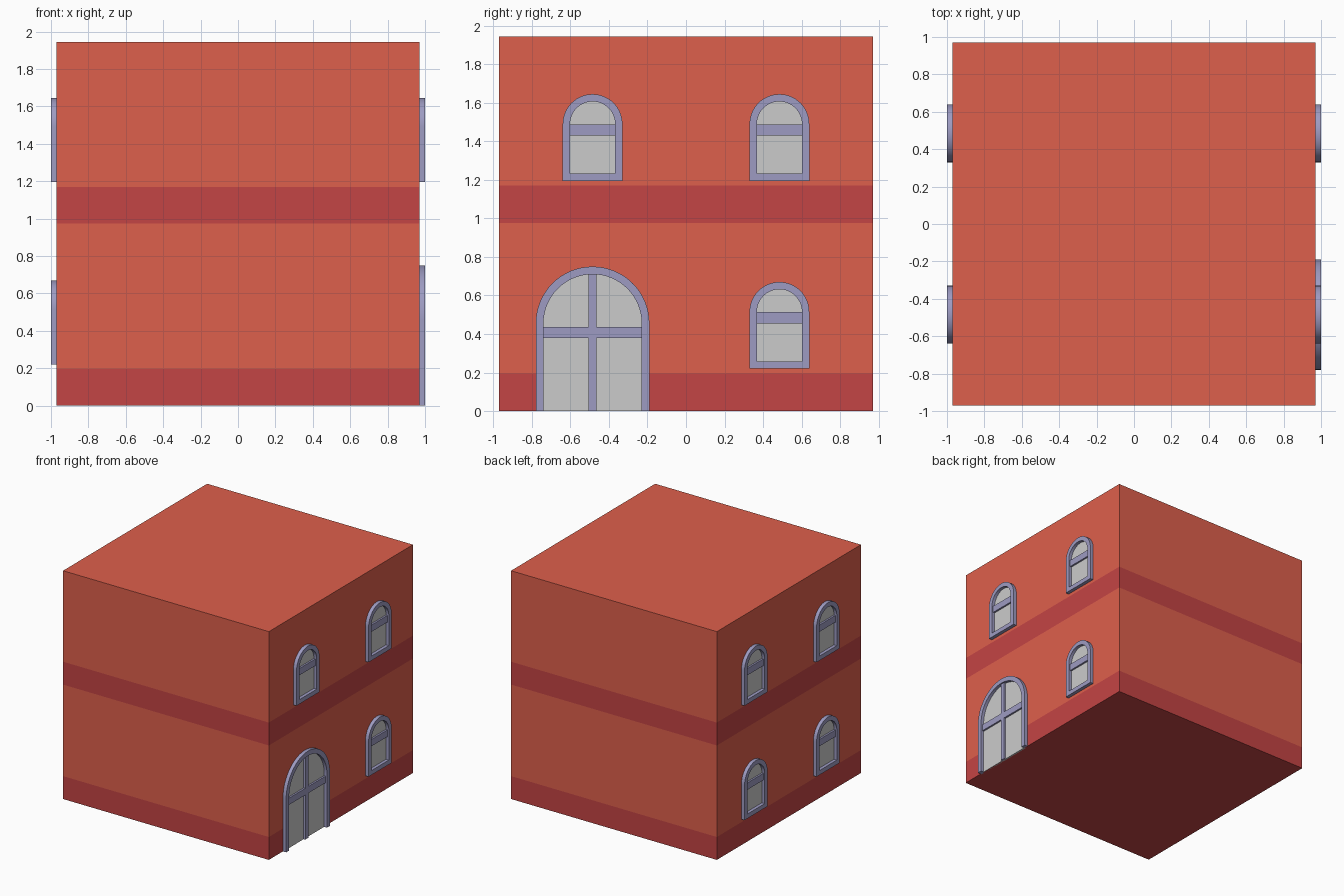
import bpy, bmesh
from math import pi, cos, sin

if "Cube" in bpy.data.objects:
    bpy.data.objects.remove(bpy.data.objects["Cube"])

W, H = 0.97, 1.945          # half width and height of the house
SEG = 32                    # arch segments


def material(name, rgb):
    m = bpy.data.materials.new(name)
    m.diffuse_color = (*rgb, 1)
    m.use_nodes = True
    m.node_tree.nodes["Principled BSDF"].inputs["Base Color"].default_value = m.diffuse_color
    return m


WALL = material("wall_red", (0.73, 0.115, 0.072))
BAND = material("band_red", (0.55, 0.058, 0.058))
TRIM = material("trim_lilac", (0.34, 0.33, 0.54))


def finish(bm, name, mats=()):
    bmesh.ops.recalc_face_normals(bm, faces=bm.faces)
    me = bpy.data.meshes.new(name)
    bm.to_mesh(me)
    bm.free()
    for m in mats:
        me.materials.append(m)
    return me


def place(name, me, loc=(0, 0, 0), turn=0.0, smooth=False):
    ob = bpy.data.objects.new(name, me)
    bpy.context.collection.objects.link(ob)
    ob.location = loc
    ob.rotation_euler.z = turn
    if smooth:
        bpy.ops.object.select_all(action='DESELECT')
        ob.select_set(True)
        bpy.context.view_layer.objects.active = ob
        bpy.ops.object.shade_smooth_by_angle(angle=pi / 6)


def arch(r, bottom, spring):
    """Outline points (y, z) from bottom right, over the arch, to bottom left."""
    pts = [(r * cos(pi * i / SEG), spring + r * sin(pi * i / SEG)) for i in range(SEG + 1)]
    return [(r, bottom)] + pts + [(-r, bottom)]


def thicken(bm, x0, x1):
    """Extrude the flat faces at x0 out to x1."""
    ret = bmesh.ops.extrude_face_region(bm, geom=bm.faces[:], use_keep_orig=True)
    for v in ret["geom"]:
        if isinstance(v, bmesh.types.BMVert):
            v.co.x = x1


def frame(name, r_out, r_in, sill, spring):
    """Arched surround; closed by a sill, or open to the ground when sill is 0."""
    bm = bmesh.new()
    a = [bm.verts.new((-0.01, y, z)) for y, z in arch(r_out, 0, spring)]
    b = [bm.verts.new((-0.01, y, z)) for y, z in arch(r_in, sill, spring)]
    n = len(a)
    for i in range(n if sill else n - 1):
        j = (i + 1) % n
        bm.faces.new((a[i], a[j], b[j], b[i]))
    thicken(bm, -0.01, 0.03)
    return finish(bm, name, [TRIM])


def pane(name, r, bottom, spring):
    bm = bmesh.new()
    bm.faces.new([bm.verts.new((-0.01, y, z)) for y, z in arch(r, bottom, spring)])
    thicken(bm, -0.01, 0.003)
    return finish(bm, name)


def bars(name, boxes):
    bm = bmesh.new()
    for y0, y1, z0, z1 in boxes:
        bm.faces.new([bm.verts.new((-0.01, y, z)) for y, z in
                      ((y0, z0), (y1, z0), (y1, z1), (y0, z1))])
    thicken(bm, -0.01, 0.018)
    return finish(bm, name, [TRIM])


# House block, cut into storeys and coloured bands
bm = bmesh.new()
bmesh.ops.create_cube(bm, size=1)
for v in bm.verts:
    v.co = (v.co.x * 2 * W, v.co.y * 2 * W, (v.co.z + 0.5) * H)
for z in (0.195, 0.975, 1.17):
    bmesh.ops.bisect_plane(bm, geom=bm.verts[:] + bm.edges[:] + bm.faces[:],
                           plane_co=(0, 0, z), plane_no=(0, 0, 1))
for f in bm.faces:
    z = f.calc_center_median().z
    f.material_index = int(z < 0.195 or 0.975 < z < 1.17)
place("house_walls", finish(bm, "house_walls", [WALL, BAND]))

# Windows: three on the right, four on the left
win = {"frame": frame("window_frame", 0.155, 0.117, 0.038, 0.295),
       "glass": pane("window_glass", 0.12, 0.03, 0.295),
       "crossbar": bars("window_crossbar", [(-0.119, 0.119, 0.235, 0.293)])}
for side, s, turn in (("right", 1, 0), ("left", -1, pi)):
    for floor, z in (("lower", 0.22), ("upper", 1.195)):
        for end, y in (("front", -0.485), ("back", 0.485)):
            if (side, floor, end) == ("right", "lower", "front"):
                continue    # the door goes here
            for part, me in win.items():
                place(f"{side}_{floor}_{end}_window_{part}", me,
                      (s * W, y, z), turn, part == "frame")

# Arched double door
at = (W, -0.485, 0)
place("door_frame", frame("door_frame", 0.295, 0.255, 0, 0.455), at, smooth=True)
place("door_panel", pane("door_panel", 0.258, 0, 0.455), at)
place("door_bars", bars("door_bars", [(-0.02, 0.02, 0, 0.712),
                                      (-0.257, -0.02, 0.38, 0.437),
                                      (0.02, 0.257, 0.38, 0.437)]), at)
